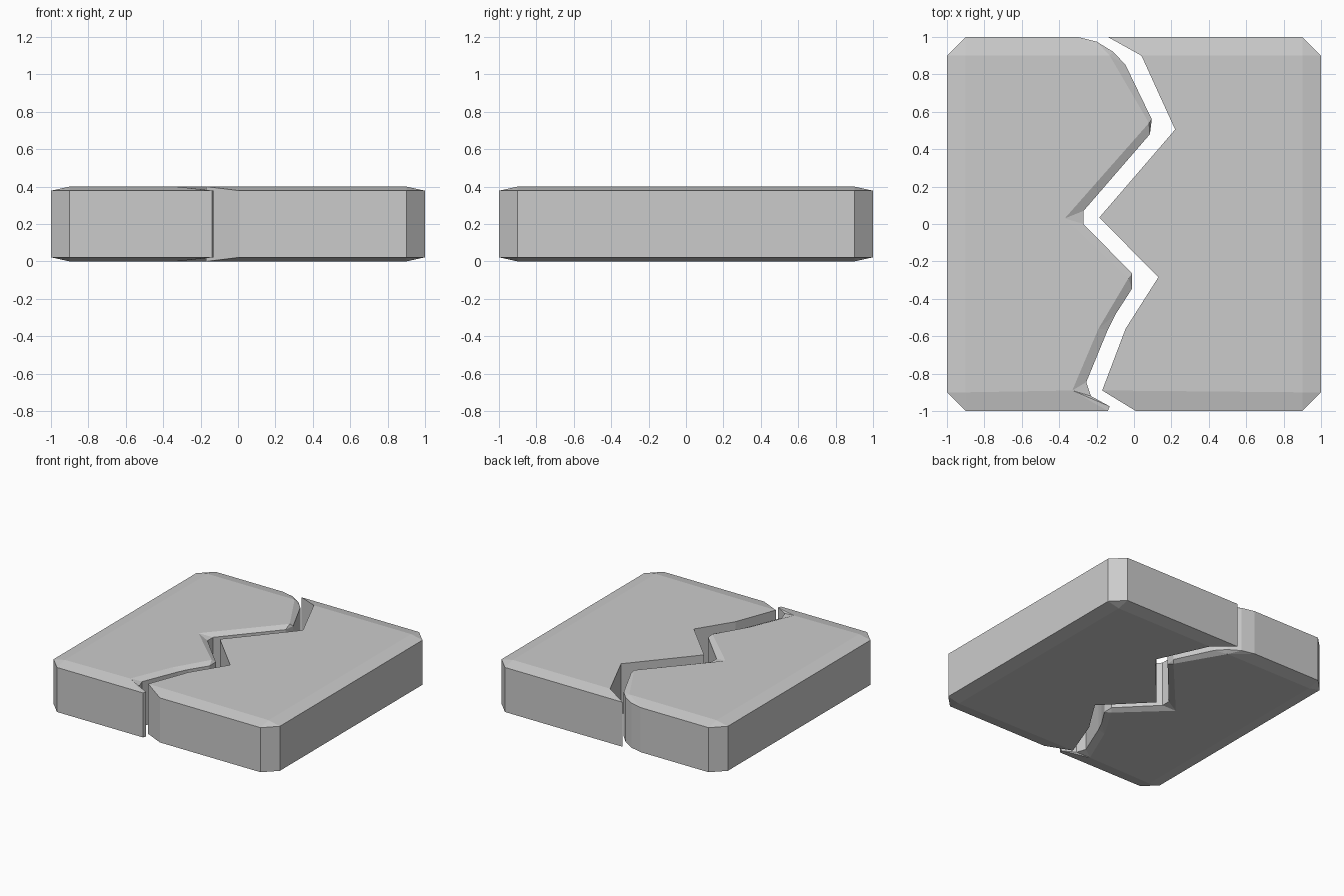
import bpy, bmesh

if "Cube" in bpy.data.objects:
    bpy.data.objects.remove(bpy.data.objects["Cube"])

LEVELS = ((0.0, True), (0.022, False), (0.378, False), (0.4, True))


def slab(name, ring):
    """Skin four stacked outlines; ring holds (rim point, flat-face point) pairs."""
    bm = bmesh.new()
    loops = []
    for z, flat in LEVELS:
        loops.append([bm.verts.new((*(inner if flat else rim), z))
                      for rim, inner in ring])
    n = len(ring)
    for a, b in zip(loops, loops[1:]):
        for i in range(n):
            j = (i + 1) % n
            bm.faces.new((a[i], a[j], b[j], b[i]))
    bm.faces.new(loops[0][::-1])
    bm.faces.new(loops[-1])
    # Merge shared corners of the flat faces
    bmesh.ops.remove_doubles(bm, verts=bm.verts[:], dist=0.0005)
    bmesh.ops.recalc_face_normals(bm, faces=bm.faces[:])
    mesh = bpy.data.meshes.new(name)
    bm.to_mesh(mesh)
    bm.free()
    obj = bpy.data.objects.new(name, mesh)
    bpy.context.collection.objects.link(obj)
    return obj


def corner(sx, sy):
    """Clipped outer corner: two rim points sharing one flat-face point."""
    inner = (0.9 * sx, 0.9 * sy)
    pts = [((0.9 * sx, sy), inner), ((sx, 0.9 * sy), inner)]
    return pts if sx * sy < 0 else pts[::-1]


# Left slab: rounded crack edge with a shallow bevel, bottom to top
left_crack = [
    ((-0.14, -1.0), (-0.33, -0.89)), ((-0.13, -0.975), (-0.33, -0.89)),
    ((-0.23, -0.92), (-0.33, -0.89)), ((-0.255, -0.845), (-0.33, -0.89)),
    ((-0.14, -0.565), (-0.19, -0.56)), ((-0.10, -0.485), (-0.19, -0.56)),
    ((-0.01, -0.345), (-0.03, -0.29)), ((-0.01, -0.265), (-0.03, -0.29)),
    ((-0.27, 0.0), (-0.37, 0.03)), ((-0.27, 0.07), (-0.37, 0.03)),
    ((0.085, 0.48), (0.08, 0.54)), ((0.095, 0.56), (0.08, 0.54)),
    ((-0.045, 0.85), (-0.13, 0.9)), ((-0.11, 0.92), (-0.13, 0.9)),
    ((-0.20, 0.975), (-0.13, 0.9)), ((-0.30, 1.0), (-0.13, 0.9)),
]
left_ring = left_crack + [
    ((-0.9, 1.0), (-0.9, 0.9)), ((-1.0, 0.9), (-0.9, 0.9)),
    ((-1.0, -0.9), (-0.9, -0.9)), ((-0.9, -1.0), (-0.9, -0.9))]
slab("left_slab", left_ring)

# Right slab: sharp, upright crack edge, top to bottom
jag = [(0.04, 0.9), (0.22, 0.505), (-0.185, 0.035),
       (0.13, -0.285), (-0.045, -0.56), (-0.17, -0.89)]
right_ring = [((-0.14, 1.0), jag[0])] + [(p, p) for p in jag] + [((0.01, -1.0), jag[-1])]
right_ring += corner(1, -1) + corner(1, 1)
slab("right_slab", right_ring)
